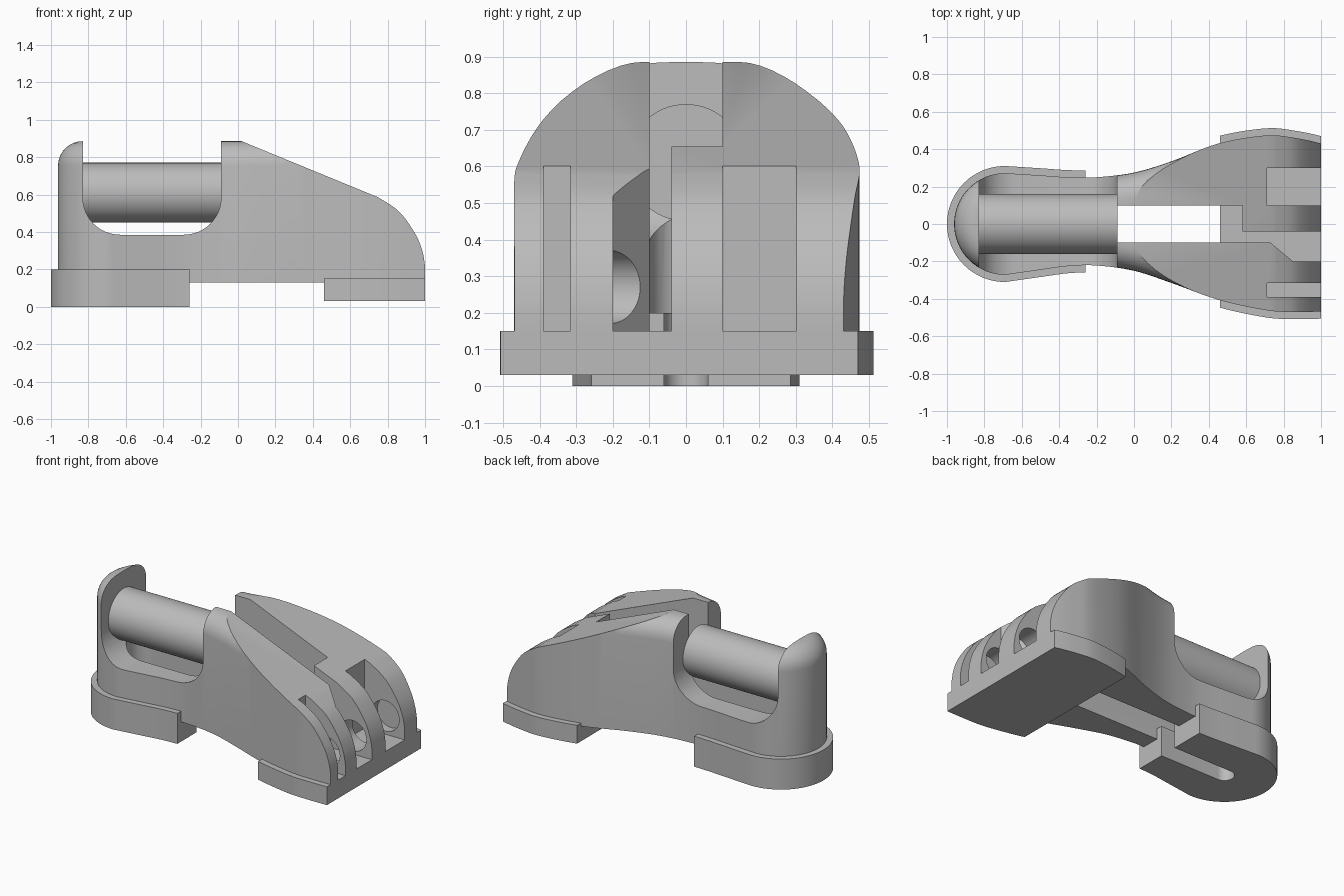
import bpy, bmesh, math
from mathutils import Vector

cube = bpy.data.objects.get("Cube")
if cube:
    bpy.data.objects.remove(cube, do_unlink=True)

grey = bpy.data.materials.new("plain grey")
grey.use_nodes = True
grey.diffuse_color = (0.5, 0.5, 0.5, 1)
grey.node_tree.nodes["Principled BSDF"].inputs["Base Color"].default_value = (0.5, 0.5, 0.5, 1)


def loft(name, rings):
    """Closed solid through equal-length rings of 3D points."""
    bm = bmesh.new()
    loops = [[bm.verts.new(p) for p in ring] for ring in rings]
    n = len(loops[0])
    for a, b in zip(loops, loops[1:]):
        for i in range(n):
            j = (i + 1) % n
            bm.faces.new((a[i], a[j], b[j], b[i]))
    bm.faces.new(loops[0][::-1])
    bm.faces.new(loops[-1])
    bmesh.ops.recalc_face_normals(bm, faces=bm.faces)
    mesh = bpy.data.meshes.new(name)
    bm.to_mesh(mesh)
    bm.free()
    mesh.materials.append(grey)
    ob = bpy.data.objects.new(name, mesh)
    bpy.context.collection.objects.link(ob)
    return ob


def plate(name, pts, z0, z1):
    return loft(name, [[(x, y, z) for x, y in pts] for z in (z0, z1)])


def box(name, x0, x1, y0, y1, z0, z1):
    return plate(name, [(x0, y0), (x1, y0), (x1, y1), (x0, y1)], z0, z1)


def arc(cx, cy, r, a0, a1, n):
    angles = [math.radians(a0 + (a1 - a0) * i / n) for i in range(n + 1)]
    return [(cx + r * math.cos(a), cy + r * math.sin(a)) for a in angles]


def spline(pts, n=6):
    """Smooth curve through the points."""
    p = [Vector(q) for q in [pts[0]] + pts + [pts[-1]]]
    out = []
    for a, b, c, d in zip(p, p[1:], p[2:], p[3:]):
        for i in range(n):
            t = i / n
            out.append(0.5 * (2 * b + (c - a) * t + (2 * a - 5 * b + 4 * c - d) * t * t
                              + (3 * b - a - 3 * c + d) * t ** 3))
    return [tuple(q) for q in out] + [pts[-1]]


def offset(pts, d):
    """Move a counter-clockwise outline inwards by d."""
    out = []
    for i, p in enumerate(pts):
        p = Vector(p)
        e1 = (p - Vector(pts[i - 1])).normalized()
        e2 = (Vector(pts[(i + 1) % len(pts)]) - p).normalized()
        n1, n2 = Vector((-e1.y, e1.x)), Vector((-e2.y, e2.x))
        out.append(tuple(p + (n1 + n2) * d / (1 + n1.dot(n2))))
    return out


def boolean(ob, cutter, operation="DIFFERENCE"):
    cutter.hide_render = True
    mod = ob.modifiers.new("cut", "BOOLEAN")
    mod.operation, mod.solver, mod.object = operation, "EXACT", cutter
    bpy.context.view_layer.objects.active = ob
    bpy.ops.object.modifier_apply(modifier=mod.name)
    bpy.data.objects.remove(cutter, do_unlink=True)


# Plan outline: flared at the right, round at the left
back = [(1.1, .39), (1, .43), (.85, .462), (.7, .473), (.45, .43), (.2, .335), (0, .275),
        (-.2, .25), (-.35, .25), (-.5, .26)]
front = [(-.5, -.245), (-.35, -.225), (-.2, -.222), (0, -.25), (.2, -.315), (.45, -.405),
         (.7, -.46), (.85, -.47), (1.1, -.466)]
nose = arc(-.69, 0, .272, 90, 270, 32)
outline = spline(back + nose[:1])[:-1] + nose[:-1] + spline(nose[-1:] + front)

# Body with a rounded top edge
R, TOP = .13, .885
rings = [[(x, y, .05) for x, y in outline]]
for i in range(9):
    a = math.radians(90 * i / 8)
    ring = offset(outline, R * (1 - math.cos(a)))
    rings.append([(x, y, TOP - R + R * math.sin(a)) for x, y in ring])
body = loft("body", rings)

# Side profile: saddle, sloping back and rounded heel
side = [(-1.2, .13), (.46, .13), (.46, .15), (1, .15)]
side += spline([(1, .22), (.985, .3), (.945, .395), (.86, .51), (.75, .585)], 5)
side += [(-.09, .93)]
side += arc(-.29, .585, .2, 0, -90, 12) + arc(-.63, .585, .2, 270, 180, 12)
side += [(-.83, 1), (-1.2, 1)]
boolean(body, loft("side_cutter", [[(x, y, z) for x, z in side] for y in (-.7, .7)]), "INTERSECT")

# Central slot, stepping around the middle blade
slot = arc(-.69, 0, .1, 90, 270, 16)
slot += [(.73, -.1), (.85, -.2), (1.2, -.2), (1.2, -.04), (.58, -.04), (.58, .1)]
boolean(body, plate("slot_cutter", slot, .05, 1.1))

# Heel pockets and the blind cross hole
for y0, y1 in ((.1, .3), (-.39, -.315)):
    boolean(body, box("pocket_cutter", .71, 1.2, y0, y1, .05, 1.1))
hole = arc(.86, .27, .1, 0, 348.75, 31)
boolean(body, loft("hole_cutter", [[(x, y, z) for x, z in hole] for y in (-.36, .36)]))

# Foot pads, slightly wider than the body
wide = offset(outline, -.038)
toe_pad = plate("toe_pad", wide, 0, .2)
boolean(toe_pad, box("trim", -1.3, -.26, -.7, .7, -.2, .4), "INTERSECT")
groove = arc(-.69, 0, .06, 90, 270, 16) + [(0, -.06), (0, .06)]
boolean(toe_pad, plate("groove_cutter", groove, -.1, .4))
heel_pad = plate("heel_pad", wide, .03, .15)
boolean(heel_pad, box("trim", .46, 1, -.7, .7, -.2, .4), "INTERSECT")

# Cross bar over the saddle
bar = arc(0, .61, .16, 0, 354.375, 63)
cross_bar = loft("cross_bar", [[(x, y, z) for y, z in bar] for x in (-.84, -.089)])

for ob in (body, toe_pad, heel_pad, cross_bar):
    bpy.ops.object.select_all(action="DESELECT")
    ob.select_set(True)
    bpy.context.view_layer.objects.active = ob
    bpy.ops.object.shade_smooth_by_angle(angle=math.radians(25))
